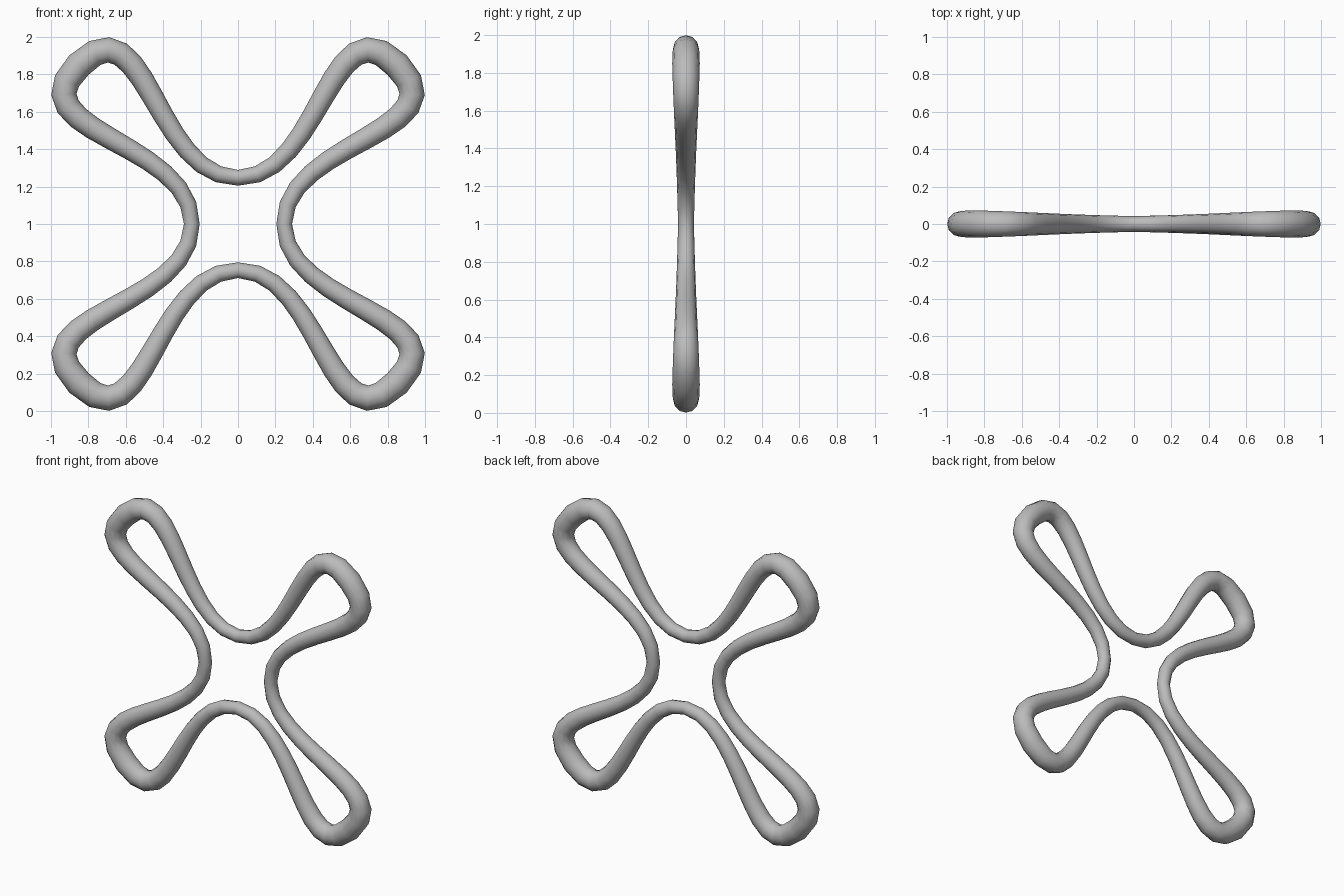
import bpy
from mathutils import Matrix, Vector

cube = bpy.data.objects.get("Cube")
if cube:
    bpy.data.objects.remove(cube, do_unlink=True)

INNER, TIP = 0.247, 0.85              # distances of the valley and lobe points
INNER_HANDLE, TIP_HANDLE = 0.45, 0.362
INNER_RADIUS, TIP_RADIUS = 0.042, 0.073
CENTRE = Vector((0, 0, 1))

# Grey finish
grey = bpy.data.materials.new("plain_grey")
grey.use_nodes = True
colour = (0.5, 0.5, 0.5, 1)
grey.diffuse_color = colour
grey.node_tree.nodes["Principled BSDF"].inputs["Base Color"].default_value = colour

# Closed four-lobed path, swept with a round section that swells at the lobes
curve = bpy.data.curves.new("lobed_ring", 'CURVE')
curve.dimensions = '3D'
curve.resolution_u = 12
curve.bevel_depth = 1
curve.bevel_resolution = 4
spline = curve.splines.new('BEZIER')
spline.bezier_points.add(7)
spline.use_cyclic_u = True
spline.use_smooth = True

valley = (Vector((0, 0, INNER)), Vector((INNER_HANDLE, 0, 0)), INNER_RADIUS)
lobe = (Vector((TIP, 0, TIP)), Vector((TIP_HANDLE, 0, -TIP_HANDLE)), TIP_RADIUS)
for i, point in enumerate(spline.bezier_points):
    position, handle, radius = lobe if i % 2 else valley
    turn = Matrix.Rotation((i // 2) * 1.5707963, 3, 'Y')
    point.handle_left_type = point.handle_right_type = 'FREE'
    point.co = CENTRE + turn @ position
    point.handle_left = CENTRE + turn @ (position - handle)
    point.handle_right = CENTRE + turn @ (position + handle)
    point.radius = radius

ring = bpy.data.objects.new("lobed_ring", curve)
bpy.context.collection.objects.link(ring)
curve.materials.append(grey)

# Turn the sweep into a smooth mesh
bpy.ops.object.select_all(action='DESELECT')
ring.select_set(True)
bpy.context.view_layer.objects.active = ring
bpy.ops.object.convert(target='MESH')
bpy.ops.object.shade_smooth()
